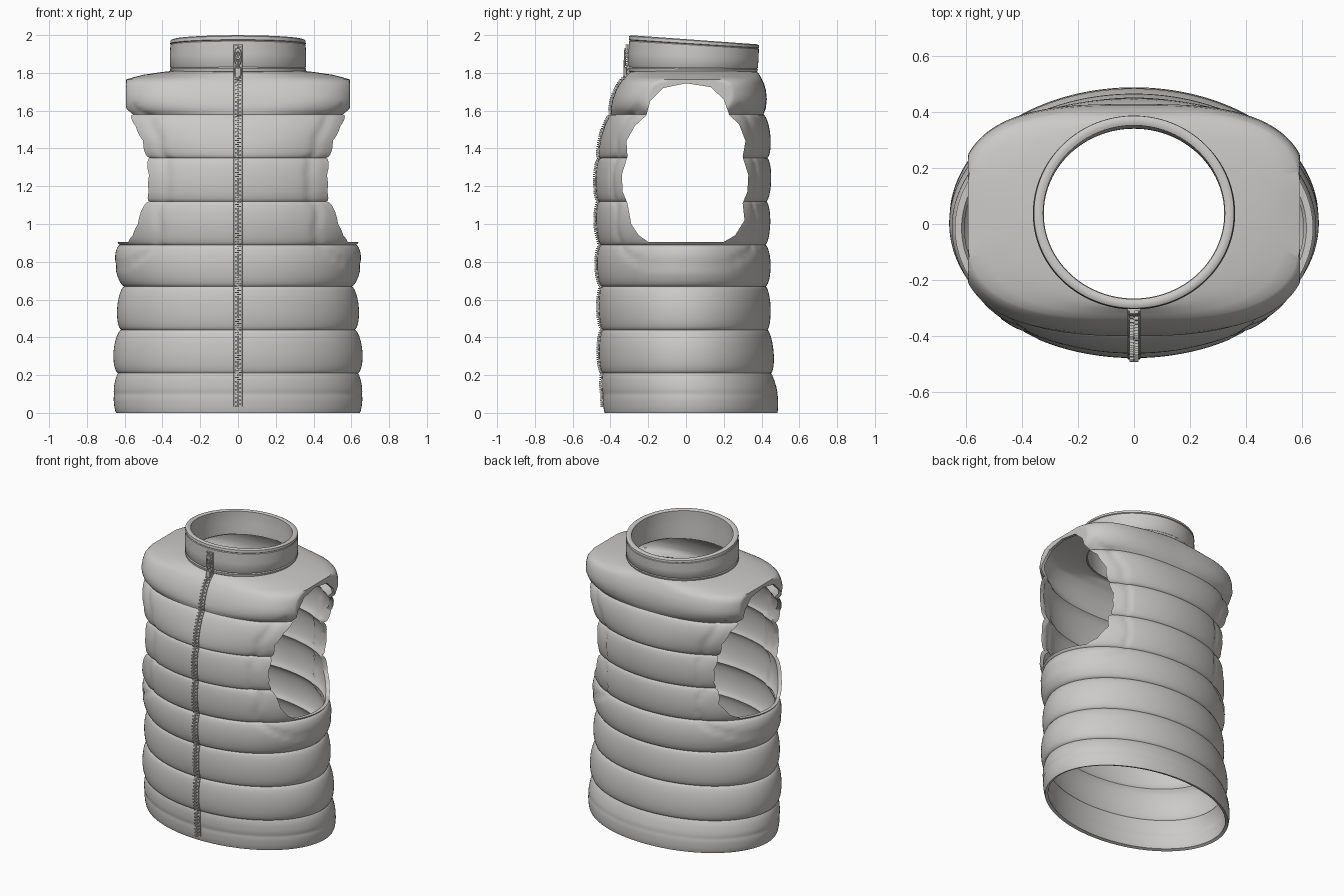
import bpy
import bmesh
import math
from mathutils import Vector
from mathutils.geometry import intersect_point_line

if "Cube" in bpy.data.objects:
    bpy.data.objects.remove(bpy.data.objects["Cube"], do_unlink=True)

SEGMENTS = 200

fabric = bpy.data.materials.new("warm_grey_fabric")
fabric.use_nodes = True
GREY = (0.6, 0.59, 0.575, 1.0)
fabric.diffuse_color = GREY
fabric.node_tree.nodes["Principled BSDF"].inputs["Base Color"].default_value = GREY


def make_object(name, bm):
    mesh = bpy.data.meshes.new(name)
    bm.to_mesh(mesh)
    bm.free()
    mesh.materials.append(fabric)
    obj = bpy.data.objects.new(name, mesh)
    bpy.context.collection.objects.link(obj)
    return obj


def activate(obj):
    bpy.ops.object.select_all(action='DESELECT')
    obj.select_set(True)
    bpy.context.view_layer.objects.active = obj


def smooth(obj, degrees=40):
    activate(obj)
    bpy.ops.object.shade_smooth_by_angle(angle=math.radians(degrees))


def loft(name, rings, closed=False):
    """Skin a stack of rings that each have SEGMENTS points."""
    bm = bmesh.new()
    rows = [[bm.verts.new(p) for p in ring] for ring in rings]
    pairs = list(zip(rows, rows[1:]))
    if closed:
        pairs.append((rows[-1], rows[0]))
    for low, high in pairs:
        for j in range(SEGMENTS):
            k = (j + 1) % SEGMENTS
            bm.faces.new((low[j], low[k], high[k], high[j]))
    return make_object(name, bm)


def add_box(bm, center, size):
    made = bmesh.ops.create_cube(bm, size=1)["verts"]
    for v in made:
        v.co = Vector(center) + Vector(a * b for a, b in zip(v.co, size))


# Armhole outline as (y, z)
armhole = [(-.2, .905), (-.25, .94), (-.29, 1.0), (-.31, 1.11), (-.335, 1.17),
           (-.34, 1.26), (-.31, 1.355), (-.315, 1.44), (-.27, 1.52), (-.21, 1.575),
           (-.19, 1.65), (-.12, 1.72), (0, 1.745), (.13, 1.725), (.2, 1.66),
           (.23, 1.575), (.28, 1.53), (.315, 1.44), (.3, 1.355), (.33, 1.26),
           (.325, 1.17), (.3, 1.11), (.31, 1.02), (.26, .94), (.2, .905)]
edges = [(Vector((*a, 0)), Vector((*b, 0)))
         for a, b in zip(armhole, armhole[1:] + armhole[:1])]


def armhole_distance(y, z):
    p = Vector((y, z, 0))
    best = 1.0
    for a, b in edges:
        near, t = intersect_point_line(p, a, b)
        near = a if t < 0 else b if t > 1 else near
        best = min(best, (p - near).length)
    return best


# Seam rows: height, half width, front depth, back depth, squareness, puff above
rows = [(0, .645, .43, .483, 2, .006), (.1, .655, .44, .483, 2, .008),
        (.21, .635, .44, .45, 2, .028), (.44, .618, .44, .43, 2, .026),
        (.67, .602, .445, .422, 2, .032), (.89, .625, .45, .42, 2, .028),
        (1.12, .632, .46, .425, 2, .028), (1.35, .632, .455, .43, 2, .032),
        (1.58, .618, .395, .41, 2.4, 0), (1.61, .63, .4, .422, 2.7, 0),
        (1.66, .632, .39, .428, 3, 0), (1.71, .63, .372, .423, 3, 0),
        (1.745, .622, .352, .412, 3, 0), (1.765, .6, .337, .403, 3, 0),
        (1.79, .5, .31, .39, 2.5, 0), (1.805, .4, .295, .378, 2.1, 0),
        (1.812, .335, .275, .35, 2, 0)]


def body_ring(z, width, front, back, power, puff):
    width, front, back = width + 1.15 * puff, front + .75 * puff, back + .85 * puff
    mid, depth = (back - front) / 2, (back + front) / 2
    ring = []
    for j in range(SEGMENTS):
        angle = 2 * math.pi * j / SEGMENTS
        c, s = math.cos(angle), math.sin(angle)
        x = math.copysign(abs(c) ** (2 / power), c) * width
        y = math.copysign(abs(s) ** (2 / power), s) * depth + mid
        # Stitched line around the armhole
        if abs(x) > .35 and .7 < z < 1.62:
            offset = .055 + .06 * min(1, max(0, (1.1 - z) / .25))
            gap = (armhole_distance(y, z) - offset) / .013
            scale = 1 - .016 * math.exp(-gap * gap)
            x, y = x * scale, y * scale
        # Trimmed shoulder end
        if z > 1.585:
            x = max(-.592, min(.592, x))
        ring.append((x, y, z))
    return ring


# Quilted body
rings = []
for low, high in zip(rows, rows[1:]):
    steps = 12 if low[5] > .01 else 5 if low[5] else 2
    for i in range(steps):
        t = (1 - math.cos(math.pi * i / steps)) / 2
        base = [a + (b - a) * t for a, b in zip(low[:5], high[:5])]
        rings.append(body_ring(*base, low[5] * math.sin(math.pi * i / steps) ** 1.2))
rings.append(body_ring(*rows[-1]))
front_path = [Vector(ring[SEGMENTS * 3 // 4]) for ring in rings]
body = loft("quilted_body", rings)
shell = body.modifiers.new("fabric_thickness", 'SOLIDIFY')
shell.thickness = .02
shell.offset = -1

# Armhole cutter, through both sides
bm = bmesh.new()
cap = bm.faces.new([bm.verts.new((-1, y, z)) for y, z in armhole])
side = bmesh.ops.extrude_face_region(bm, geom=[cap])["geom"]
bmesh.ops.translate(bm, vec=(2, 0, 0),
                    verts=[g for g in side if isinstance(g, bmesh.types.BMVert)])
bmesh.ops.recalc_face_normals(bm, faces=bm.faces)
cutter = make_object("armhole_cutter", bm)
cutter.hide_render = True
cut = body.modifiers.new("armholes", 'BOOLEAN')
cut.operation = 'DIFFERENCE'
cut.solver = 'EXACT'
cut.object = cutter
activate(body)
for modifier in (shell.name, cut.name):
    bpy.ops.object.modifier_apply(modifier=modifier)
bpy.data.objects.remove(cutter, do_unlink=True)
smooth(body)

# Stand-up collar, section as (height fraction, outward offset)
section = [(0, -.005), (.04, .006), (.12, .009), (.15, .004), (.18, .008), (.5, .009),
           (.84, .006), (.86, .002), (.88, .007), (.97, .005), (1, -.004), (1, -.018),
           (.97, -.028), (.86, -.027), (.5, -.026), (.15, -.03), (0, -.03)]
collar_rings = []
for f, out in section:
    ring = []
    for j in range(SEGMENTS):
        angle = 2 * math.pi * j / SEGMENTS
        y = .037 + math.sin(angle) * (.333 + out)
        if y > 0:
            y += .03 * f * y
        top = 2.0 - .072 * (y + .3)
        ring.append((math.cos(angle) * (.352 + out), y, 1.8 + f * (top - 1.8)))
    collar_rings.append(ring)
smooth(loft("collar", collar_rings, closed=True))

# Zip path up the body front and the collar
path = [p for p in front_path if .015 < p.z < 1.8]
path += [Vector((0, -.304, 1.82)), Vector((0, -.306, 1.95))]

# Zip tape
bm = bmesh.new()
outline = [(-.024, .004), (-.022, -.005), (.022, -.005), (.024, .004)]
strips = [[bm.verts.new((x, p.y + dy, p.z)) for x, dy in outline] for p in path]
for low, high in zip(strips, strips[1:]):
    for j in range(4):
        k = (j + 1) % 4
        bm.faces.new((low[j], low[k], high[k], high[j]))
bm.faces.new(strips[0])
bm.faces.new(strips[-1])
bmesh.ops.recalc_face_normals(bm, faces=bm.faces)
make_object("zip_tape", bm)

# Zip teeth, alternating left and right
bm = bmesh.new()
count = 0
travelled = 0.0
for a, b in zip(path, path[1:]):
    length = (b - a).length
    while travelled < length:
        p = a.lerp(b, travelled / length)
        add_box(bm, (.006 if count % 2 else -.006, p.y - .008, p.z), (.02, .012, .007))
        count += 1
        travelled += .011
    travelled -= length
make_object("zip_teeth", bm)

# Zip slider and pull
bm = bmesh.new()
add_box(bm, (0, -.322, 1.805), (.036, .018, .05))
add_box(bm, (0, -.327, 1.845), (.014, .01, .05))
slider = make_object("zip_slider", bm)
bevel = slider.modifiers.new("soft_edges", 'BEVEL')
bevel.width = .004
bpy.ops.mesh.primitive_torus_add(major_segments=24, minor_segments=8, major_radius=.015,
                                 minor_radius=.005, location=(0, -.322, 1.885),
                                 rotation=(math.pi / 2, 0, 0))
pull = bpy.context.object
pull.name = "zip_pull"
pull.scale = (1, 2.4, 1)
pull.data.materials.append(fabric)
smooth(pull)
